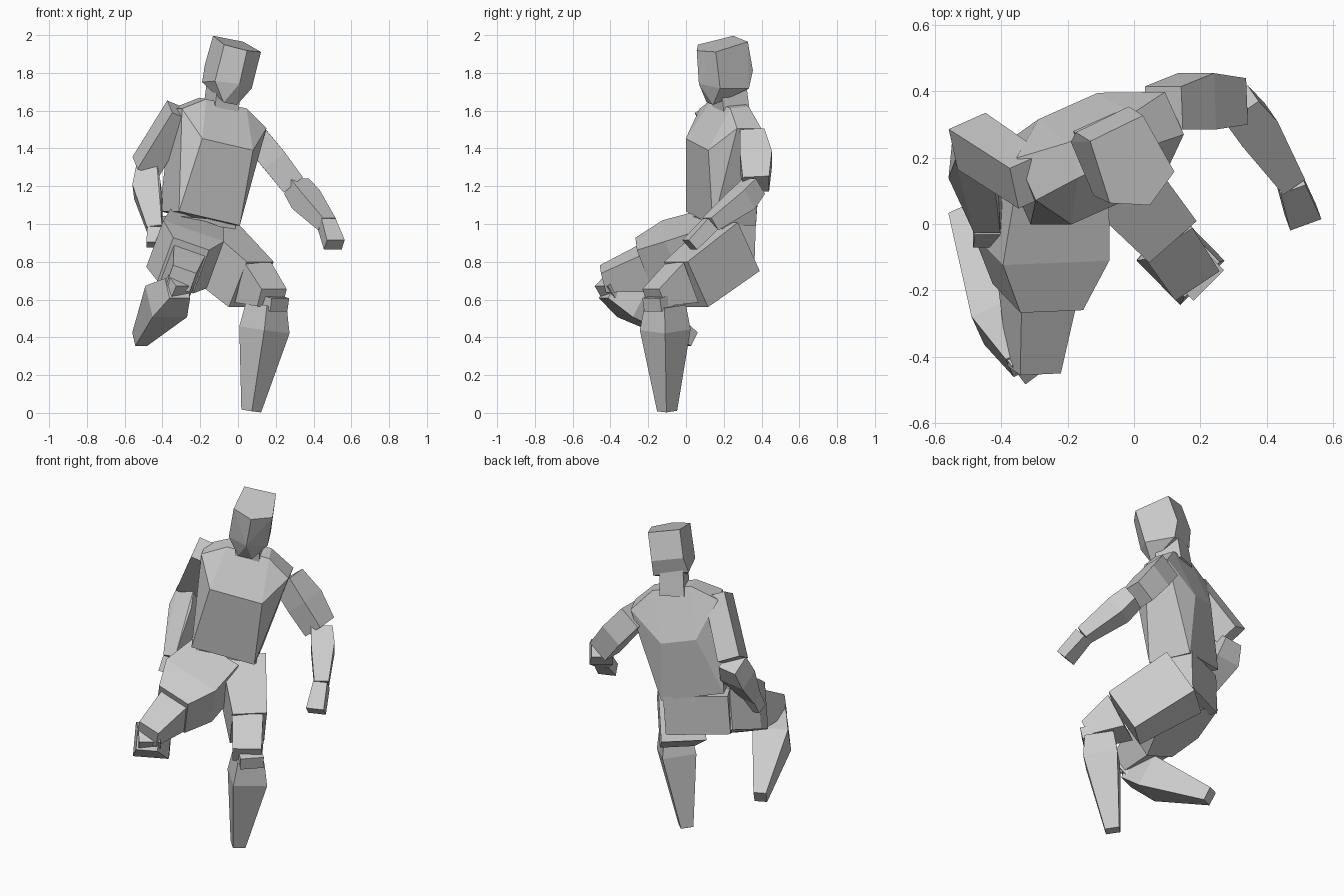
import bpy
import bmesh
from math import radians
from mathutils import Matrix, Vector

default_cube = bpy.data.objects.get("Cube")
if default_cube:
    bpy.data.objects.remove(default_cube, do_unlink=True)

# One plain grey covers the whole figure
grey = bpy.data.materials.new("plain_grey")
grey.use_nodes = True
grey.diffuse_color = (.6, .6, .6, 1)
shader = grey.node_tree.nodes["Principled BSDF"]
shader.inputs["Base Color"].default_value = grey.diffuse_color

UP = Vector((0, 0, 1))
BACK = Vector((0, 1, 0))
FORWARD = Vector((.4, -.9, 0))  # direction the chest and face point


def block(name, corners):
    """A flat-shaded faceted block wrapped around its corners."""
    bm = bmesh.new()
    for corner in corners:
        bm.verts.new(corner)
    hull = bmesh.ops.convex_hull(bm, input=bm.verts[:])
    leftover = {item for item in hull["geom_interior"] + hull["geom_unused"]
                if isinstance(item, bmesh.types.BMVert)}
    bmesh.ops.delete(bm, geom=list(leftover), context="VERTS")
    bmesh.ops.dissolve_limit(bm, angle_limit=radians(3),
                             verts=bm.verts[:], edges=bm.edges[:])
    bmesh.ops.recalc_face_normals(bm, faces=bm.faces[:])
    mesh = bpy.data.meshes.new(name)
    bm.to_mesh(mesh)
    bm.free()
    mesh.materials.append(grey)
    part = bpy.data.objects.new(name, mesh)
    bpy.context.scene.collection.objects.link(part)


def symmetric_block(name, frame, half_profile):
    """Mirror one side's corners across the body's own centre plane."""
    block(name, [frame @ Vector((side * x, y, z))
                 for x, y, z in half_profile for side in (-1, 1)])


def limb(name, hint, *stations):
    """Rectangular sections square to the limb; each station is centre, width, depth."""
    centres = [Vector(centre) for centre, width, depth in stations]
    axis = (centres[-1] - centres[0]).normalized()
    across = axis.cross(hint).normalized()
    normal = across.cross(axis)
    block(name, [Vector(centre) + across * width * i / 2 + normal * depth * j / 2
                 for centre, width, depth in stations
                 for i in (-1, 1) for j in (-1, 1)])


def body_frame(origin, turn, roll, nod):
    """Placement of a symmetric body part from its heading, sideways tilt and nod."""
    return (Matrix.Translation(origin)
            @ Matrix.Rotation(radians(turn), 4, "Z")
            @ Matrix.Rotation(radians(roll), 4, "Y")
            @ Matrix.Rotation(radians(nod), 4, "X"))


# Head: crown with a centre ridge at the front, skull, jaw and chin
head_frame = body_frame((-.04, .19, 1.8), turn=26, roll=10, nod=12)
crown = [(.09, .13, .16), (.11, -.07, .15), (0, -.13, .15)]
skull = [(.09, .14, 0), (.1, .1, -.09)]
face = [(.11, -.07, -.05), (0, -.14, -.03), (.04, -.09, -.15)]
symmetric_block("head", head_frame, crown + skull + face)

limb("neck", FORWARD,
     ((-.09, .24, 1.6), .14, .15),
     ((-.07, .22, 1.8), .13, .14))

# Torso: waist, chest ridge, back, shoulders and neck base
torso_frame = body_frame((-.2, .18, 1.03), turn=24, roll=12, nod=0)
waist = [(.18, -.12, 0), (.18, .13, 0)]
chest = [(.15, -.17, .4), (.1, .16, .35)]
shoulders = [(.25, -.06, .54), (.25, .08, .54)]
neck_base = [(.12, -.05, .62), (.11, .06, .63)]
symmetric_block("torso", torso_frame, waist + chest + shoulders + neck_base)

# Pelvis joins the two thighs
pelvis_frame = body_frame((-.23, .19, .8), turn=28, roll=4, nod=0)
symmetric_block("pelvis", pelvis_frame,
                [(.18, y, z) for y in (-.1, .1) for z in (0, .23)])

# Left arm: held out to the side with the forearm reaching forward
left_wrist = ((.47, .13, 1), .08, .08)
limb("left_upper_arm", BACK,
     ((.09, .35, 1.46), .14, .13),
     ((.19, .37, 1.34), .14, .17),
     ((.29, .37, 1.21), .13, .14))
limb("left_forearm", UP,
     ((.31, .36, 1.2), .12, .1),
     ((.36, .3, 1.13), .13, .12),
     left_wrist)
limb("left_hand", UP, left_wrist, ((.51, .02, .89), .1, .07))

# Right arm: elbow drawn back, forearm hanging forward and down
right_wrist = ((-.44, 0, .97), .08, .07)
limb("right_upper_arm", FORWARD,
     ((-.31, .13, 1.6), .12, .14),
     ((-.49, .25, 1.3), .13, .14))
limb("right_forearm", BACK,
     ((-.48, .24, 1.28), .11, .12),
     ((-.48, .19, 1.18), .15, .13),
     right_wrist)
limb("right_hand", BACK, right_wrist, ((-.44, -.04, .89), .09, .07))

# Left leg: thigh angled outward, shin upright and turned outward
left_knee = ((.18, -.17, .61), .16, .1)
limb("left_thigh", UP,
     ((-.15, .25, .88), .25, .3),
     ((.07, 0, .68), .19, .28))
limb("left_lower_thigh", UP,
     ((.08, -.02, .69), .17, .23),
     left_knee)
limb("left_knee_joint", FORWARD + BACK / 2,
     ((.18, -.14, .62), .13, .13),
     ((.17, -.13, .55), .13, .13))
limb("left_shin", FORWARD + Vector((.5, 0, 0)),
     ((.15, -.11, .57), .15, .16),
     ((.14, -.11, .44), .19, .19),
     ((.07, -.1, .01), .07, .08))

# Right leg: thigh forward, shin folded back
right_knee = ((-.3, -.44, .71), .13, .11)
rolled_up = UP + Vector((.35, 0, 0))
limb("right_thigh", rolled_up,
     ((-.26, .15, .91), .3, .27),
     ((-.28, -.07, .84), .34, .28),
     ((-.29, -.22, .78), .2, .26))
limb("right_lower_thigh", rolled_up,
     ((-.29, -.2, .77), .18, .22),
     right_knee)
limb("right_knee_joint", UP,
     ((-.3, -.42, .7), .12, .09),
     ((-.33, -.38, .64), .12, .1))
limb("right_shin", UP,
     ((-.32, -.41, .66), .12, .12),
     ((-.38, -.28, .59), .2, .19),
     ((-.52, .03, .39), .07, .08))
